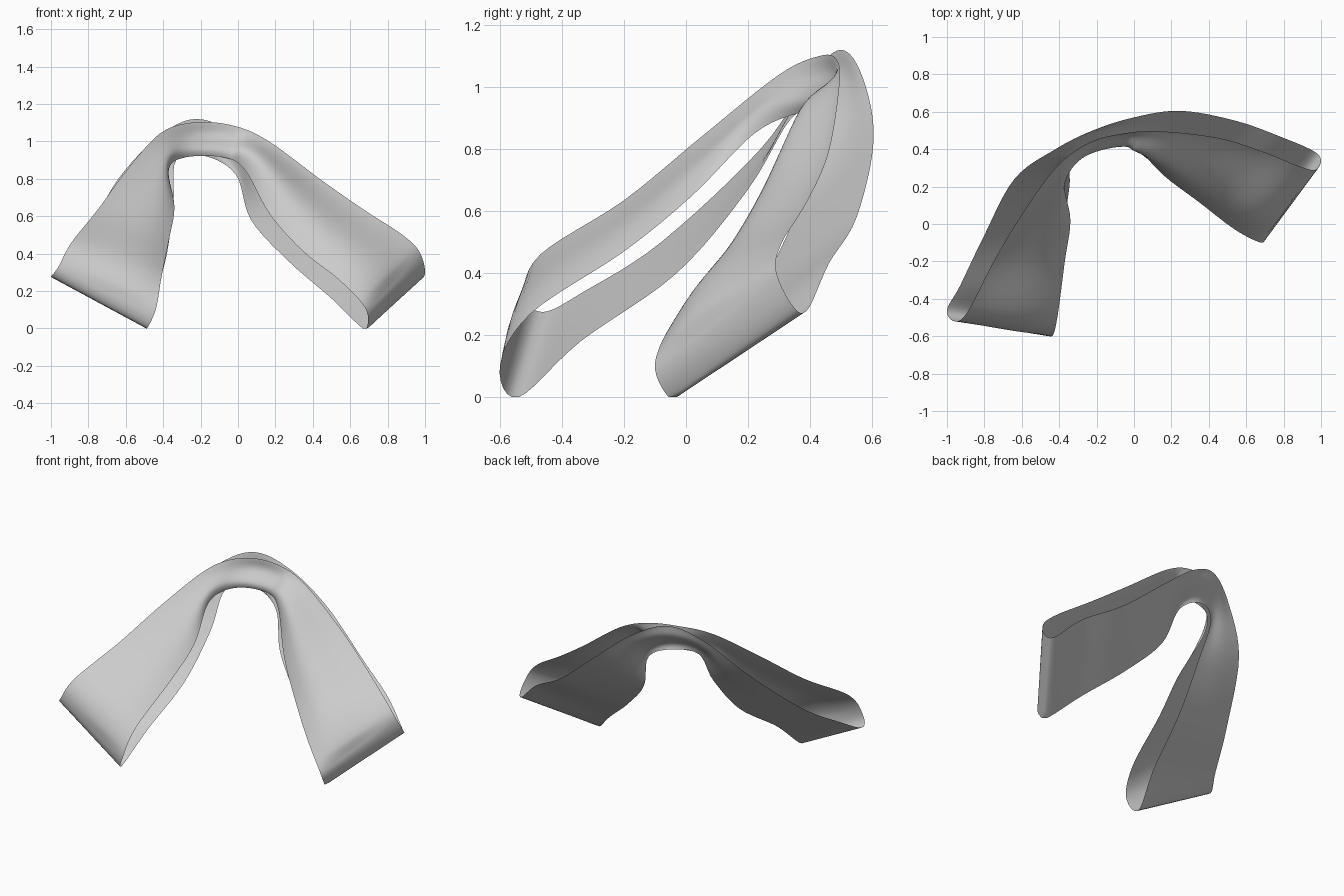
import bpy, bmesh, math
from mathutils import Vector

if "Cube" in bpy.data.objects:
    bpy.data.objects.remove(bpy.data.objects["Cube"])

# Stations round the closed ribbon: outer edge xyz, inner edge xyz
front = [
    (-.96, -.52, .33, -.44, -.60, .10), (-.89, -.47, .46, -.41, -.50, .27),
    (-.75, -.20, .635, -.37, -.20, .47), (-.60, .05, .84, -.34, .02, .65),
    (-.42, .30, 1.04, -.37, .22, .85), (-.25, .43, 1.10, -.28, .36, .915),
    (-.05, .485, 1.09, -.08, .42, .915), (.15, .495, 1.01, .035, .38, .85),
    (.45, .46, .79, .17, .25, .61), (.68, .39, .63, .35, .115, .41),
    (.88, .31, .50, .54, -.03, .26), (.97, .29, .41, .68, -.10, .11)]
back = [
    (1.0, .34, .30, .69, -.06, .005), (.96, .39, .28, .655, -.02, .01),
    (.80, .46, .43, .50, .10, .16), (.55, .55, .58, .27, .24, .36),
    (.25, .605, .83, .07, .35, .58), (0, .57, 1.03, -.01, .42, .82),
    (-.22, .50, 1.12, -.17, .43, .92), (-.42, .40, 1.03, -.33, .34, .90),
    (-.64, .24, .80, -.345, .20, .67), (-.81, -.08, .50, -.38, -.03, .40),
    (-.93, -.33, .34, -.44, -.34, .18), (-1.0, -.46, .275, -.49, -.54, 0)]
stations = front + back
N, SUB, ACROSS = len(stations), 6, 20


def spline(values, u):
    """Closed Catmull-Rom through a list of vectors."""
    i = int(u)
    f = u - i
    p0, p1, p2, p3 = (values[(i + k) % N] for k in (-1, 0, 1, 2))
    return (p1 * 2 + (p2 - p0) * f + (p0 * 2 - p1 * 5 + p2 * 4 - p3) * f * f
            + (p1 * 3 - p0 - p2 * 3 + p3) * f ** 3) * .5


outer = [Vector(s[:3]) for s in stations]
inner = [Vector(s[3:]) for s in stations]

# Ribbon: gathered folds at the middle, swelling front on each lobe
bm = bmesh.new()
rings = []
last = len(front) - 1
for k in range(N * SUB):
    u = k / SUB
    a, b = spline(outer, u), spline(inner, u)
    v = (u + .01) % N
    tangent = spline(outer, v) + spline(inner, v) - a - b
    normal = tangent.cross(b - a).normalized()
    centre = (a + b) / 2
    pinch = math.exp(-((centre.x + .17) / .22) ** 2)
    swell = 0
    if u < last:
        size = .075 if centre.x > 0 else .03
        swell = size * math.sin(math.pi * u / last) ** .5 * (1 - pinch)
    ring = []
    for j in range(ACROSS + 1):
        t = j / ACROSS
        p = a.lerp(b, t) - normal * swell * math.sin(math.pi * t ** 1.6)
        p.y += .018 * pinch * math.sin(2 * math.pi * t ** 1.3)
        p.z = max(p.z, 0)
        ring.append(bm.verts.new(p))
    rings.append(ring)
for k, ring in enumerate(rings):
    nxt = rings[(k + 1) % len(rings)]
    for j in range(ACROSS):
        bm.faces.new((ring[j], nxt[j], nxt[j + 1], ring[j + 1]))
bmesh.ops.reverse_faces(bm, faces=bm.faces)
mesh = bpy.data.meshes.new("ribbon_loop")
bm.to_mesh(mesh)
bm.free()
for poly in mesh.polygons:
    poly.use_smooth = True
ribbon = bpy.data.objects.new("ribbon_loop", mesh)
bpy.context.collection.objects.link(ribbon)
